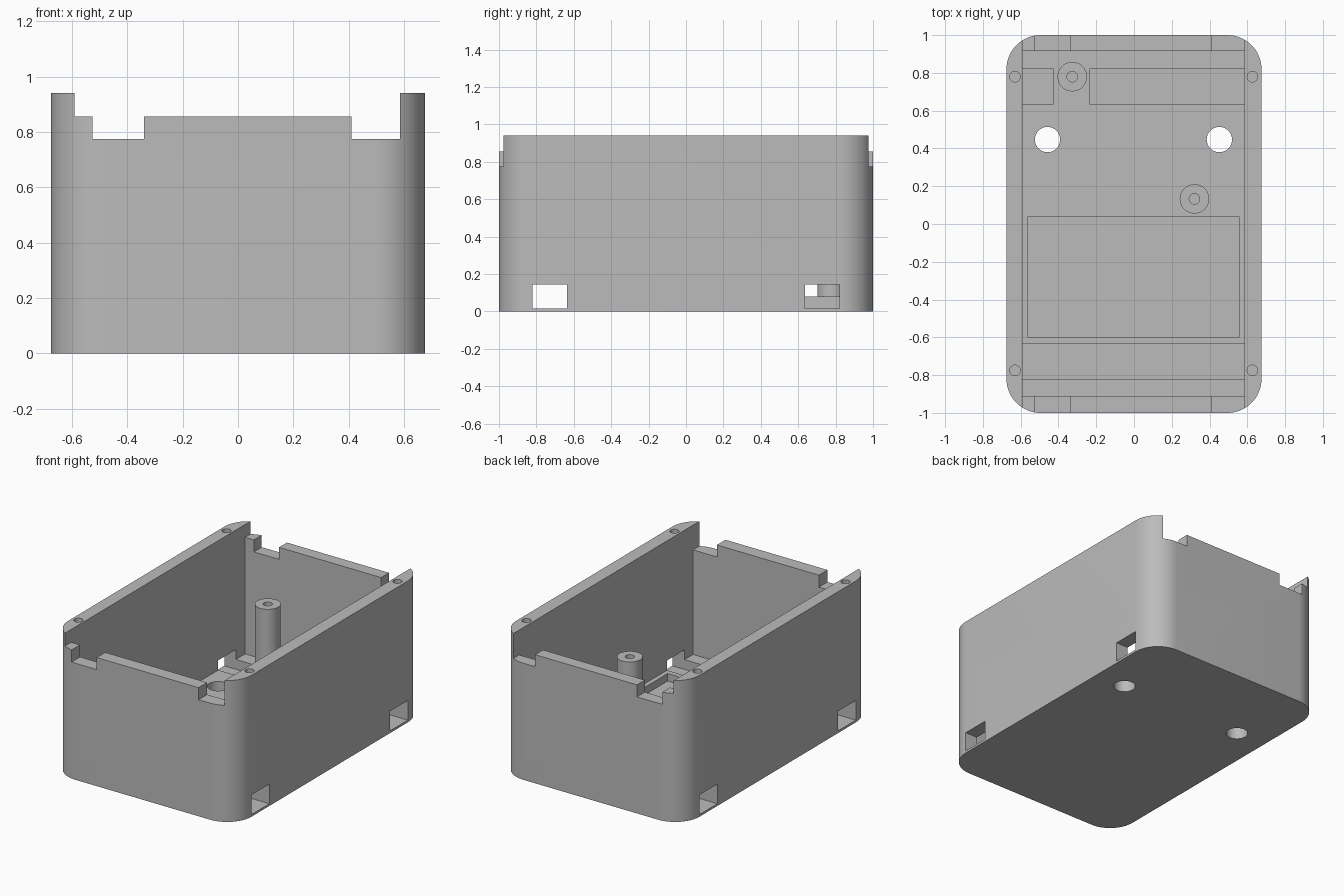
import bpy, bmesh, math
from mathutils import Vector

cube = bpy.data.objects.get("Cube")
if cube:
    bpy.data.objects.remove(cube, do_unlink=True)

grey = bpy.data.materials.new("plain_grey")
grey.use_nodes = True
colour = (0.5, 0.5, 0.5, 1)
grey.diffuse_color = colour
bsdf = next(n for n in grey.node_tree.nodes if n.type == "BSDF_PRINCIPLED")
bsdf.inputs["Base Color"].default_value = colour


def prism(name, outline, depth):
    """Extrude a closed 3D outline along the depth vector."""
    bm = bmesh.new()
    face = bm.faces.new([bm.verts.new(p) for p in outline])
    grown = bmesh.ops.extrude_face_region(bm, geom=[face])["geom"]
    verts = [g for g in grown if isinstance(g, bmesh.types.BMVert)]
    bmesh.ops.translate(bm, verts=verts, vec=Vector(depth))
    bmesh.ops.recalc_face_normals(bm, faces=bm.faces[:])
    mesh = bpy.data.meshes.new(name)
    bm.to_mesh(mesh)
    bm.free()
    mesh.materials.append(grey)
    obj = bpy.data.objects.new(name, mesh)
    bpy.context.collection.objects.link(obj)
    return obj


def box(name, x0, x1, y0, y1, z0, z1):
    outline = [(x0, y0, z0), (x1, y0, z0), (x1, y1, z0), (x0, y1, z0)]
    return prism(name, outline, (0, 0, z1 - z0))


def cylinder(name, x, y, r, z0, z1, n=40):
    turn = [2 * math.pi * i / n for i in range(n)]
    outline = [(x + r * math.cos(a), y + r * math.sin(a), z0) for a in turn]
    return prism(name, outline, (0, 0, z1 - z0))


def carve(obj, cutters):
    """Subtract the cutters, bake the result and remove the cutters."""
    for c in cutters:
        c.hide_render = True
        mod = obj.modifiers.new("cut", "BOOLEAN")
        mod.operation, mod.solver, mod.object = "DIFFERENCE", "EXACT", c
    graph = bpy.context.evaluated_depsgraph_get()
    baked = bpy.data.meshes.new_from_object(obj.evaluated_get(graph))
    obj.modifiers.clear()
    obj.data = baked
    for c in cutters:
        bpy.data.objects.remove(c, do_unlink=True)


def smooth(obj):
    bpy.ops.object.select_all(action="DESELECT")
    obj.select_set(True)
    bpy.context.view_layer.objects.active = obj
    bpy.ops.object.shade_smooth_by_angle(angle=math.radians(30))


HALF_X, HALF_Y, HEIGHT, RADIUS = 0.675, 1.0, 0.94, 0.18
IN_L, IN_R, FLOOR, CHANNEL = -0.59, 0.585, 0.08, 0.015
SCREW = 0.028

# Outer shell with rounded vertical corners
outline = []
for quarter, (sx, sy) in enumerate([(1, 1), (-1, 1), (-1, -1), (1, -1)]):
    for i in range(17):
        a = math.pi / 2 * (quarter + i / 16)
        outline.append((sx * (HALF_X - RADIUS) + RADIUS * math.cos(a),
                        sy * (HALF_Y - RADIUS) + RADIUS * math.sin(a), 0))
case = prism("case_body", outline, (0, 0, HEIGHT))

# Main cavity, and the lowered end walls with their notches
rim, notch, above = 0.855, 0.775, 1.2
steps = [(IN_L, above), (IN_L, rim), (-0.525, rim), (-0.525, notch),
         (-0.34, notch), (-0.34, rim), (0.41, rim), (0.41, notch),
         (IN_R, notch), (IN_R, above)]
cutters = [
    box("cavity_cutter", IN_L, IN_R, -0.91, 0.917, FLOOR, above),
    prism("end_wall_cutter", [(x, -1.2, z) for x, z in steps], (0, 2.4, 0)),
    box("floor_pocket_cutter", -0.56, 0.555, -0.6, 0.04, 0.03, 0.2),
]

# Strap channels across the floor, opening through the side walls
for x0, x1, y0, y1 in [(-1, 1, -0.82, -0.635),
                       (-1, -0.425, 0.635, 0.82),
                       (-0.235, 1, 0.635, 0.82)]:
    cutters.append(box("strap_cutter", x0, x1, y0, y1, CHANNEL, 0.145))

# Floor holes and the screw holes in the side walls
for x in (-0.458, 0.452):
    cutters.append(cylinder("floor_hole_cutter", x, 0.447, 0.067, -0.1, 0.3))
for x in (-0.63, 0.627):
    for y in (-0.775, 0.78):
        cutters.append(cylinder("screw_cutter", x, y, SCREW, 0.64, 1.1, 24))
carve(case, cutters)
smooth(case)

# Standing posts with screw holes
for name, x, y in [("rear_post", -0.327, 0.78), ("middle_post", 0.32, 0.133)]:
    post = cylinder(name, x, y, 0.078, FLOOR - 0.005, 0.535)
    carve(post, [cylinder("post_cutter", x, y, SCREW, 0.25, 0.8, 24)])
    smooth(post)
